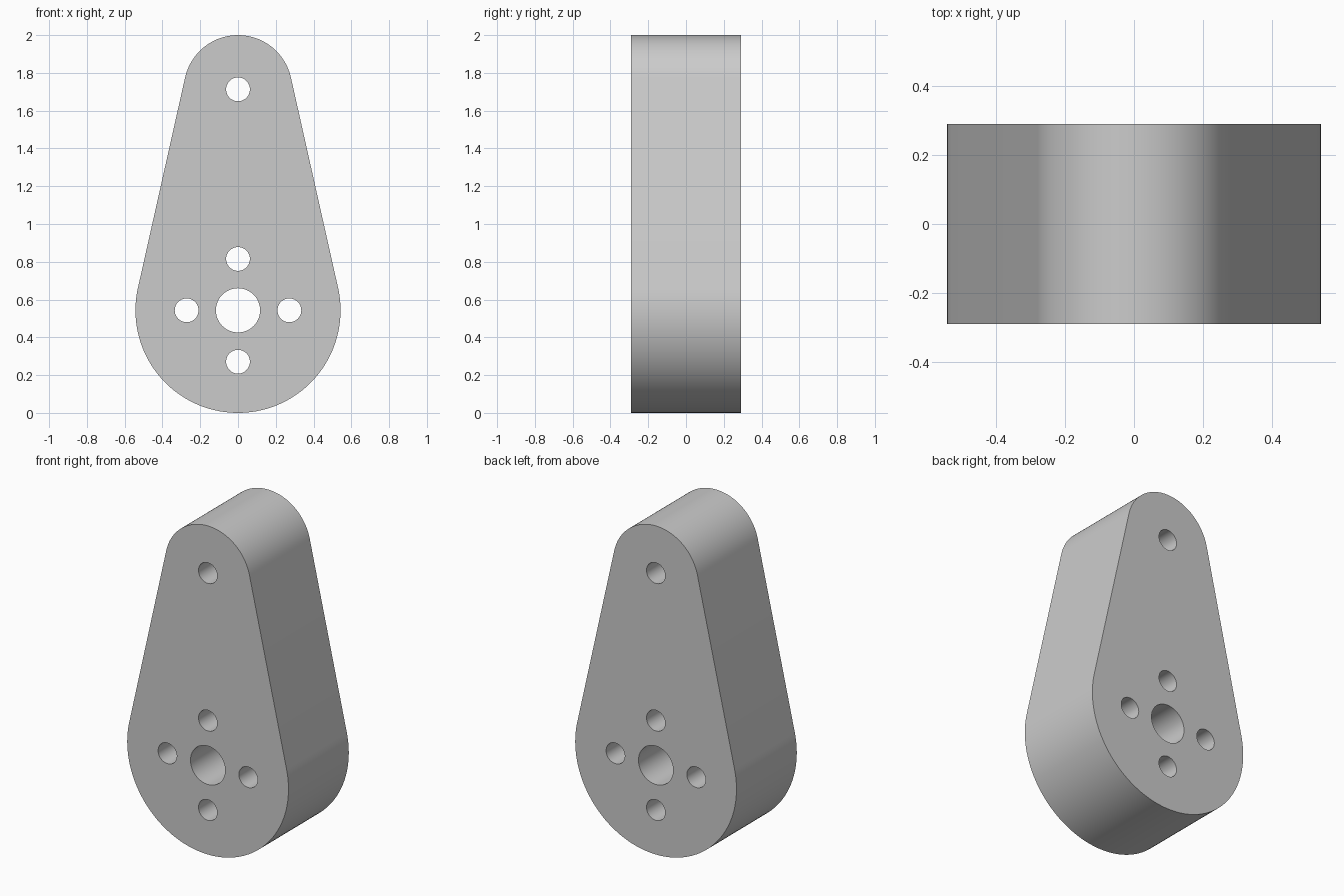
import bpy, bmesh
from math import asin, cos, sin, pi

if "Cube" in bpy.data.objects:
    bpy.data.objects.remove(bpy.data.objects["Cube"], do_unlink=True)

HALF_DEPTH = 0.29
BIG_R, SMALL_R = 0.543, 0.287
BIG_Z, SMALL_Z = BIG_R, 2 - SMALL_R
HOLE_R, BORE_R, RING_R = 0.063, 0.117, 0.272

grey = bpy.data.materials.new("plain grey")
grey.use_nodes = True
colour = (0.6, 0.6, 0.6, 1)
grey.diffuse_color = colour
grey.node_tree.nodes["Principled BSDF"].inputs["Base Color"].default_value = colour


def arc(x, z, r, start, end, steps):
    angles = [start + (end - start) * i / steps for i in range(steps + 1)]
    return [(x + r * cos(a), -HALF_DEPTH, z + r * sin(a)) for a in angles]


def circle(x, z, r, steps=48):
    return arc(x, z, r, 0, 2 * pi, steps)[:-1]


# Outline: two arcs joined by tangent sides
tilt = asin((BIG_R - SMALL_R) / (SMALL_Z - BIG_Z))
outline = (arc(0, SMALL_Z, SMALL_R, tilt, pi - tilt, 48)
           + arc(0, BIG_Z, BIG_R, pi - tilt, 2 * pi + tilt, 80))

# Centre bore, four holes around it, and the top pivot hole
holes = [circle(0, BIG_Z, BORE_R, 64), circle(0, SMALL_Z, HOLE_R)]
for i in range(4):
    a = i * pi / 2
    holes.append(circle(RING_R * cos(a), BIG_Z + RING_R * sin(a), HOLE_R))

# Fill the profile and extrude it through the depth
bm = bmesh.new()
edges = []
for loop in [outline] + holes:
    verts = [bm.verts.new(p) for p in loop]
    edges += [bm.edges.new((v, verts[i - 1])) for i, v in enumerate(verts)]
bmesh.ops.triangle_fill(bm, edges=edges, use_beauty=True, normal=(0, -1, 0))
result = bmesh.ops.extrude_face_region(bm, geom=bm.faces[:], use_keep_orig=True)
moved = [g for g in result["geom"] if isinstance(g, bmesh.types.BMVert)]
bmesh.ops.translate(bm, verts=moved, vec=(0, 2 * HALF_DEPTH, 0))
bmesh.ops.recalc_face_normals(bm, faces=bm.faces[:])

mesh = bpy.data.meshes.new("lever_plate")
bm.to_mesh(mesh)
bm.free()
mesh.materials.append(grey)
plate = bpy.data.objects.new("lever_plate", mesh)
bpy.context.collection.objects.link(plate)

# Smooth the curved walls, keep the rims sharp
bpy.ops.object.select_all(action="DESELECT")
plate.select_set(True)
bpy.context.view_layer.objects.active = plate
bpy.ops.object.shade_smooth_by_angle(angle=pi / 6)
